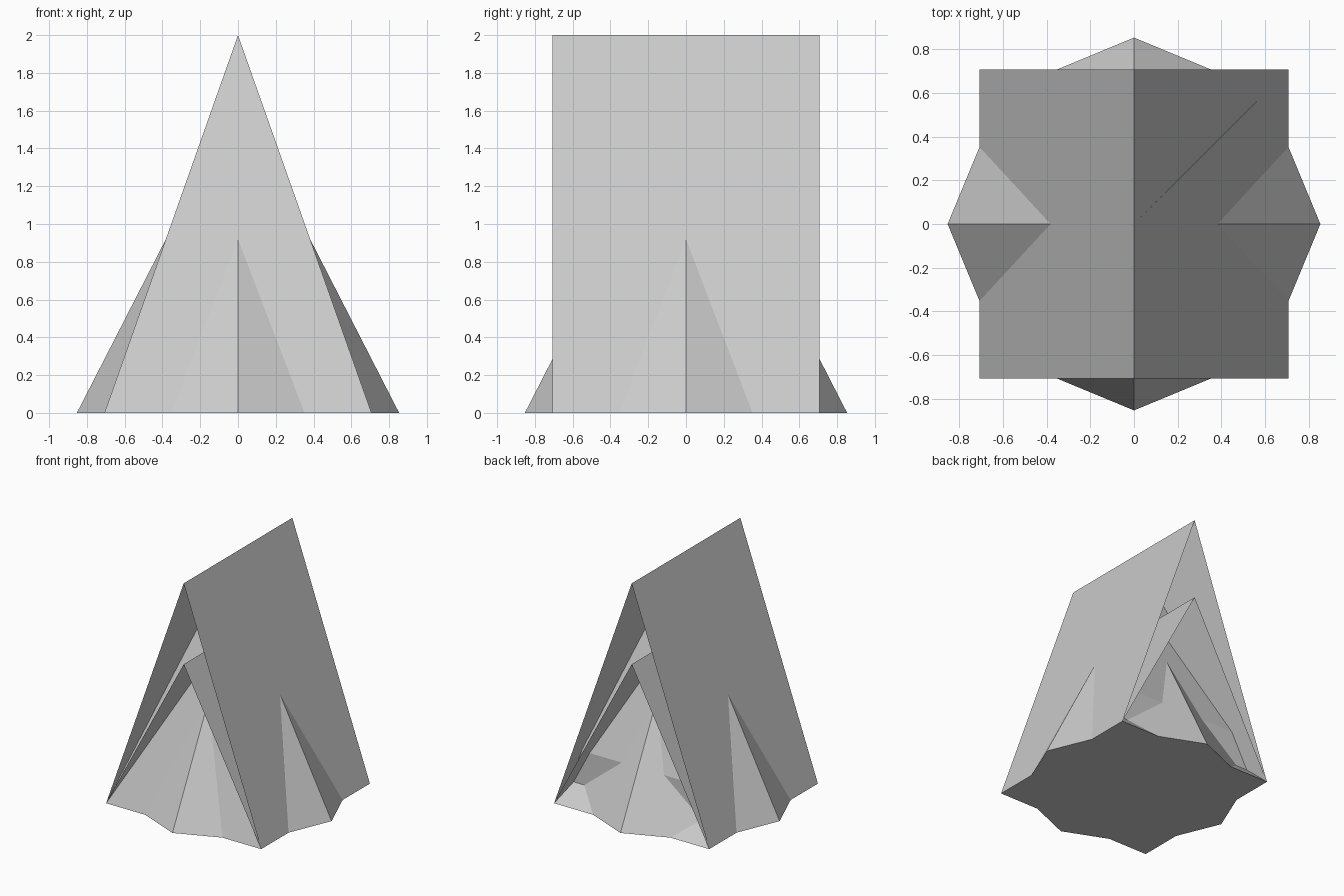
import bpy

if "Cube" in bpy.data.objects:
    bpy.data.objects.remove(bpy.data.objects["Cube"])

HALF = 0.707      # half width of the square footprint
TOP = 2.0         # ridge height


def make_object(name, verts, faces):
    mesh = bpy.data.meshes.new(name)
    mesh.from_pydata(verts, [], faces)
    mesh.update()
    obj = bpy.data.objects.new(name, mesh)
    bpy.context.collection.objects.link(obj)
    return obj


def roof_sheet(name, ridge):
    # thin folded sheet, open at both gable ends
    profile = [(-HALF, 0), (0, ridge), (HALF, 0)]
    verts = [(x, y, z) for y in (-HALF, HALF) for x, z in profile]
    return make_object(name, verts, [(0, 1, 4, 3), (1, 2, 5, 4)])


# Outer and inner folded roof sheets
roof_sheet("outer_roof", TOP)
roof_sheet("inner_roof", TOP * 2 / 3)

# Four-sided inner body, with a notch along the foot of the back face
notch_y = 0.56
notch_low = 0.14
notch_high = TOP * (1 - notch_y / HALF)
section = [(-HALF, 0), (HALF, 0), (notch_y, notch_low), (notch_y, notch_high)]
verts = []
for side in (-1, 1):
    verts += [(side * HALF * (1 - z / TOP), y, z) for y, z in section]
verts.append((0, 0, TOP))
make_object("inner_pyramid", verts, [
    (0, 4, 8),                            # front
    (7, 3, 8),                            # back
    (2, 3, 7, 6), (1, 2, 6, 5),           # notch
    (4, 5, 6, 7, 8), (1, 0, 8, 3, 2),     # sides
    (0, 1, 5, 4),                         # floor
])

# Eight-sided cone whose corners poke out through the walls
cone_height = 1.665
bpy.ops.mesh.primitive_cone_add(vertices=8, radius1=0.853, radius2=0,
                                depth=cone_height,
                                location=(0, 0, cone_height / 2))
bpy.context.object.name = "octagonal_cone"
